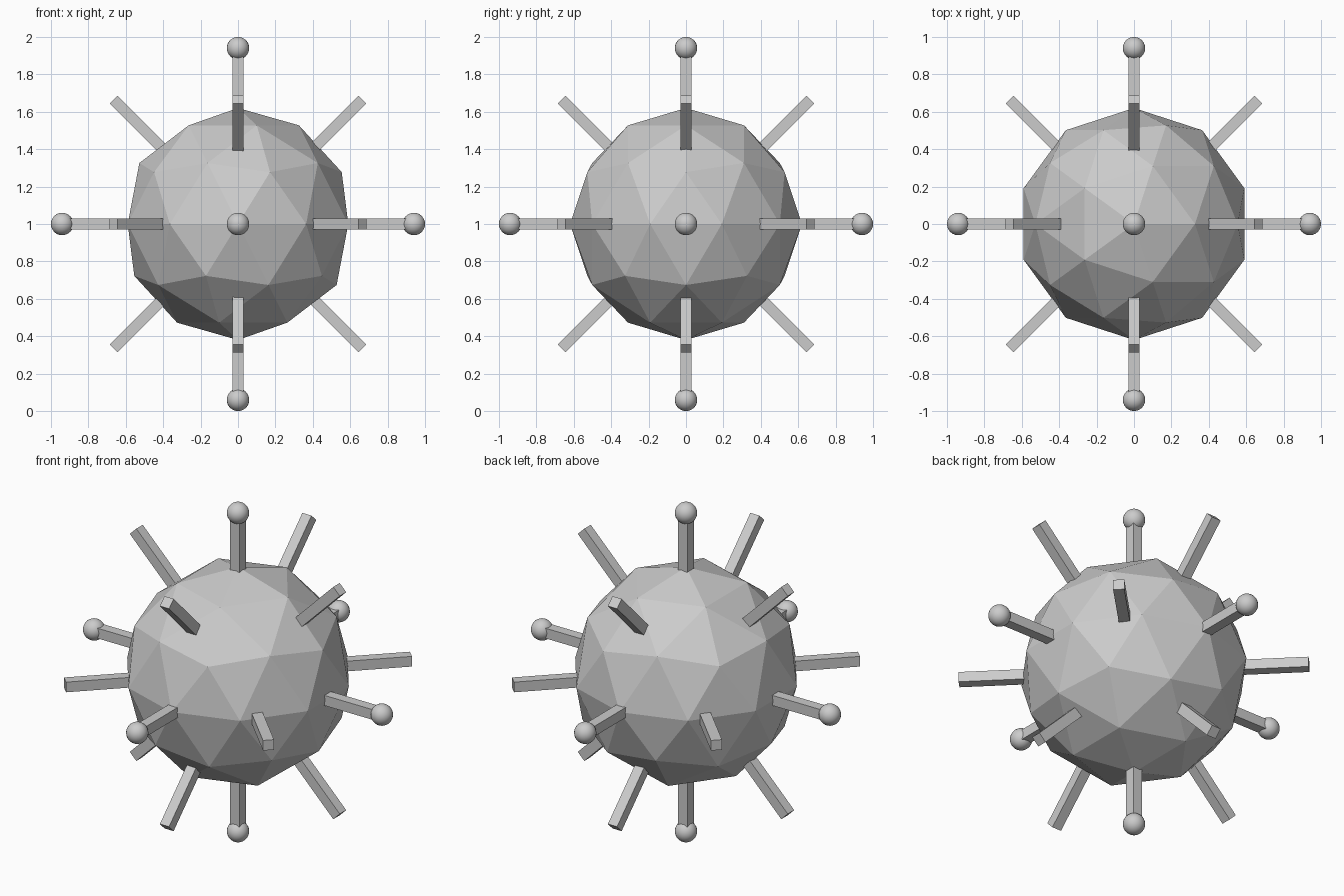
import bpy
from mathutils import Vector, Matrix
from itertools import combinations

if "Cube" in bpy.data.objects:
    bpy.data.objects.remove(bpy.data.objects["Cube"])

CENTRE = Vector((0, 0, 1))
REACH = 0.94    # distance from centre to rod ends
INNER = 0.50    # rods start inside the body
THICK = 0.06    # rod width
BALL_R = 0.06


def add_rod(name, direction, side):
    """Square rod pointing outwards, one pair of faces square to 'side'."""
    z = direction.normalized()
    x = side.normalized()
    y = z.cross(x)
    rot = Matrix((x, y, z)).transposed().to_4x4()
    size = Matrix.Diagonal((THICK, THICK, REACH - INNER, 1))
    bpy.ops.mesh.primitive_cube_add(size=1)
    ob = bpy.context.object
    ob.name = name
    mid = CENTRE + z * (REACH + INNER) / 2
    ob.data.transform(rot @ size)
    ob.location = mid


def add_ball(name, direction):
    bpy.ops.mesh.primitive_uv_sphere_add(
        segments=24, ring_count=16, radius=BALL_R,
        location=CENTRE + direction * REACH)
    ob = bpy.context.object
    ob.name = name
    bpy.ops.object.shade_smooth()


# Faceted body
bpy.ops.mesh.primitive_ico_sphere_add(subdivisions=2, radius=0.62, location=CENTRE)
bpy.context.object.name = "body"

axes = [Vector((1, 0, 0)), Vector((0, 1, 0)), Vector((0, 0, 1))]

# Six ball-tipped rods along the axes
for i, axis in enumerate(axes):
    for s in (1, -1):
        add_rod("axis_rod", axis * s, axes[(i + 1) % 3])
        add_ball("ball_tip", axis * s)

# Twelve plain rods along the diagonals between each pair of axes
for i, j in combinations(range(3), 2):
    for s in (1, -1):
        for t in (1, -1):
            add_rod("diagonal_rod", axes[i] * s + axes[j] * t, axes[3 - i - j])
